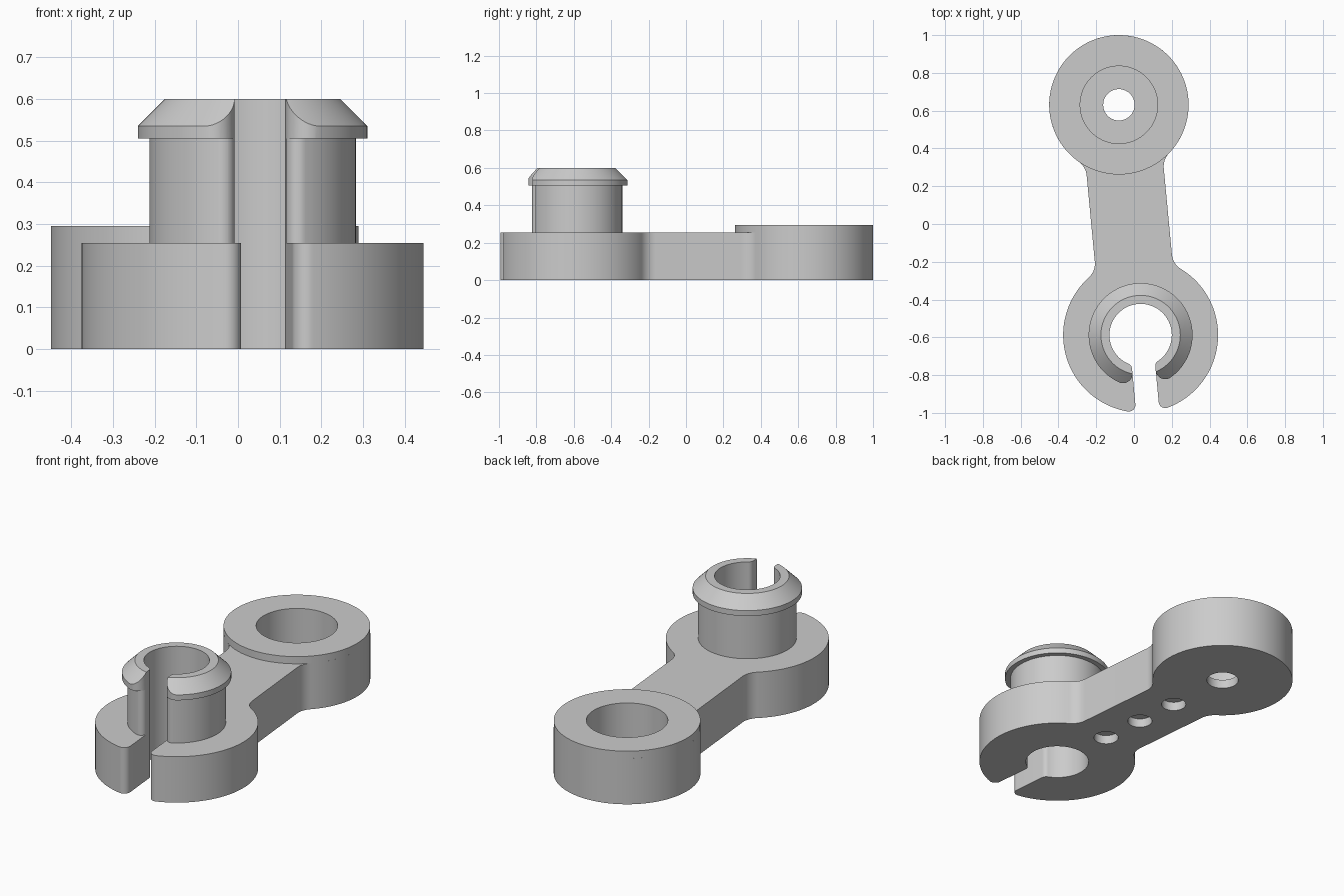
import bpy, bmesh
from math import atan2, cos, sin, pi, sqrt, hypot
from mathutils import Matrix

cube = bpy.data.objects.get("Cube")
if cube:
    bpy.data.objects.remove(cube, do_unlink=True)

grey = bpy.data.materials.new("plain_grey")
grey.use_nodes = True
colour = (0.6, 0.6, 0.6, 1)
grey.diffuse_color = colour
grey.node_tree.nodes["Principled BSDF"].inputs["Base Color"].default_value = colour

# Main dimensions; local origin is the clip centre, local +y runs along the arm
CLIP = (0.035, -0.588)
EYE = (-0.08, 0.631)
dx, dy = EYE[0] - CLIP[0], EYE[1] - CLIP[1]
LENGTH = hypot(dx, dy)
FRAME = Matrix.Translation((*CLIP, 0)) @ Matrix.Rotation(atan2(-dx, dy), 4, "Z")
CLIP_R, EYE_R, ARM_HALF, FILLET = 0.41, 0.369, 0.205, 0.1
BORE, GAP_HALF = 0.165, 0.062
SOCKET, PLATE_TOP, EYE_TOP = 0.205, 0.255, 0.295
SEGMENTS = 128


def arc(cx, cy, r, a, b, n=12):
    return [(cx + r * cos(a + (b - a) * i / n), cy + r * sin(a + (b - a) * i / n))
            for i in range(n + 1)]


def mirrored(half):
    """Close a right-hand outline with its mirror image."""
    return half + [(-x, y) for x, y in reversed(half) if x > 1e-5]


def finish(name, bm):
    bmesh.ops.recalc_face_normals(bm, faces=bm.faces)
    bm.transform(FRAME)
    mesh = bpy.data.meshes.new(name)
    bm.to_mesh(mesh)
    bm.free()
    mesh.materials.append(grey)
    obj = bpy.data.objects.new(name, mesh)
    bpy.context.collection.objects.link(obj)
    return obj


def prism(name, outline, z0, z1):
    bm = bmesh.new()
    face = bm.faces.new([bm.verts.new((x, y, z0)) for x, y in outline])
    new = bmesh.ops.extrude_face_region(bm, geom=[face], use_keep_orig=True)["geom"]
    for v in new:
        if isinstance(v, bmesh.types.BMVert):
            v.co.z = z1
    return finish(name, bm)


def cylinder(name, y, r, z0, z1):
    return prism(name, arc(0, y, r, 0, 2 * pi, SEGMENTS)[:-1], z0, z1)


def lathe(name, profile, y=0):
    """Turn a closed (radius, z) profile into a ring."""
    bm = bmesh.new()
    rings = []
    for x, c in [(cos(2 * pi * i / SEGMENTS), sin(2 * pi * i / SEGMENTS)) for i in range(SEGMENTS)]:
        rings.append([bm.verts.new((r * x, y + r * c, z)) for r, z in profile])
    for i, ring in enumerate(rings):
        after = rings[(i + 1) % SEGMENTS]
        for j in range(len(profile)):
            k = (j + 1) % len(profile)
            bm.faces.new((ring[j], after[j], after[k], ring[k]))
    return finish(name, bm)


def gap_cutter(radius, outer, inner=0.03):
    """Slot opening to the front, with rounded inner and outer corners."""
    ui, uo = GAP_HALF + inner, GAP_HALF + outer
    vi = -sqrt((BORE + inner) ** 2 - ui ** 2)
    vo = -sqrt((radius - outer) ** 2 - uo ** 2)
    path = arc(ui, vi, inner, atan2(-vi, -ui), pi)
    path += arc(uo, vo, outer, pi, atan2(vo, uo) + 2 * pi)
    first, last = path[0], path[-1]
    path = [(first[0] * 0.7, first[1] * 0.7)] + path + [(last[0] * 1.3, last[1] * 1.3)]
    return prism("gap_cutter", mirrored(path), -0.1, 0.8)


def cut(obj, *cutters):
    bpy.context.view_layer.objects.active = obj
    for cutter in cutters:
        cutter.hide_render = True
        mod = obj.modifiers.new("cut", "BOOLEAN")
        mod.operation, mod.solver, mod.object = "DIFFERENCE", "EXACT", cutter
        bpy.context.view_layer.update()
        bpy.ops.object.modifier_apply(modifier=mod.name)
        bpy.data.objects.remove(cutter, do_unlink=True)


# Base plate: two discs blended into a straight arm
side = ARM_HALF + FILLET
low = sqrt((CLIP_R + FILLET) ** 2 - side ** 2)
high = sqrt((EYE_R + FILLET) ** 2 - side ** 2)
a_low, a_high = atan2(low, side), atan2(high, -side)
half = arc(0, 0, CLIP_R, -pi / 2, a_low, 64)
half += arc(side, low, FILLET, a_low + pi, pi)[1:]
half += arc(side, LENGTH - high, FILLET, pi, a_high)
half += arc(0, LENGTH, EYE_R, a_high - pi, pi / 2, 64)[1:]
plate = prism("base_plate", mirrored(half), 0, PLATE_TOP)
holes = [cylinder("recess", LENGTH / 2 + k * 0.25, 0.064, -0.1, 0.05) for k in (-1, 0, 1)]
cut(plate,
    cylinder("bore", 0, BORE, -0.1, 0.8),
    gap_cutter(CLIP_R, 0.035),
    cylinder("socket", LENGTH, SOCKET, 0.05, 0.8),
    cylinder("pilot_hole", LENGTH, 0.083, -0.1, 0.2),
    *holes)

# Raised rim around the socket
rim = lathe("socket_rim", [(SOCKET, PLATE_TOP), (EYE_R, PLATE_TOP),
                           (EYE_R, EYE_TOP), (SOCKET, EYE_TOP)], LENGTH)

# Split clip post and its chamfered lip
POST_R, LIP_R, LIP_Z = 0.2475, 0.275, 0.505
post = lathe("clip_post", [(BORE, PLATE_TOP), (POST_R, PLATE_TOP), (POST_R, LIP_Z), (BORE, LIP_Z)])
cut(post, gap_cutter(POST_R, 0.03))
lip = lathe("clip_lip", [(BORE, LIP_Z), (LIP_R, LIP_Z), (LIP_R, 0.535), (0.21, 0.6), (BORE, 0.6)])
cut(lip, gap_cutter(LIP_R, 0.05))

# Smooth round walls, keep edges crisp
bpy.ops.object.select_all(action="DESELECT")
for obj in (plate, rim, post, lip):
    obj.select_set(True)
bpy.context.view_layer.objects.active = plate
bpy.ops.object.shade_smooth_by_angle(angle=pi / 6)
